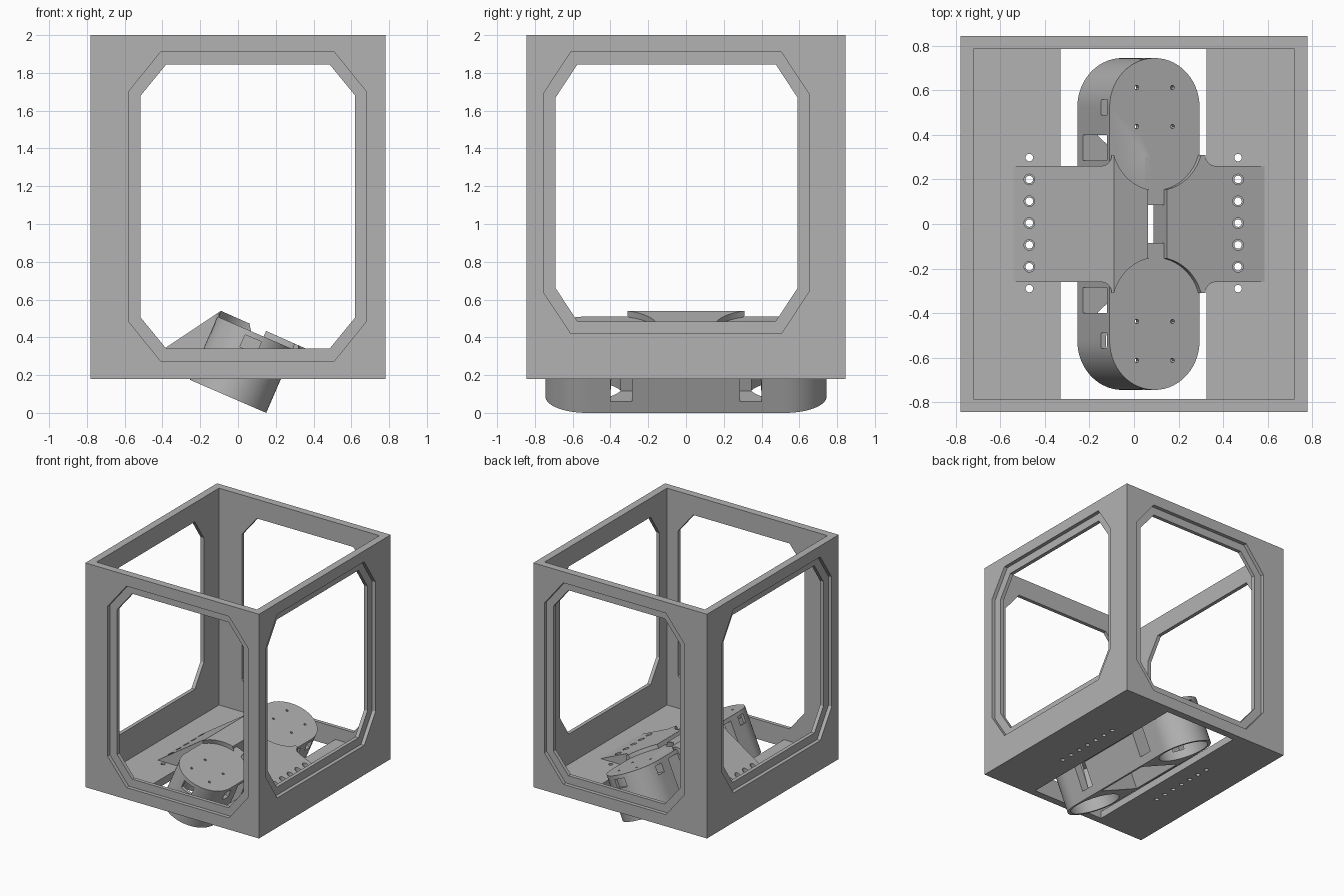
import bpy, bmesh, math
from mathutils import Matrix

if "Cube" in bpy.data.objects:
    bpy.data.objects.remove(bpy.data.objects["Cube"], do_unlink=True)

grey = bpy.data.materials.new("plain grey")
grey.use_nodes = True
grey.diffuse_color = (0.45, 0.45, 0.45, 1)
grey.node_tree.nodes["Principled BSDF"].inputs["Base Color"].default_value = grey.diffuse_color

# How a flat outline (a, b) swept to h is laid out for each sweep axis
LAYOUT = {"X": lambda a, b, h: (h, a, b),
          "Y": lambda a, b, h: (a, h, b),
          "Z": lambda a, b, h: (a, b, h)}


def prism(name, outline, axis, lo, hi, matrix=Matrix()):
    """Sweep a flat outline along an axis."""
    bm = bmesh.new()
    rings = [[bm.verts.new(matrix @ bm_vec(axis, a, b, h)) for a, b in outline] for h in (lo, hi)]
    bm.faces.new(rings[0])
    bm.faces.new(rings[1])
    n = len(outline)
    for i in range(n):
        j = (i + 1) % n
        bm.faces.new((rings[0][i], rings[0][j], rings[1][j], rings[1][i]))
    bmesh.ops.recalc_face_normals(bm, faces=bm.faces)
    mesh = bpy.data.meshes.new(name)
    bm.to_mesh(mesh)
    bm.free()
    mesh.materials.append(grey)
    obj = bpy.data.objects.new(name, mesh)
    bpy.context.collection.objects.link(obj)
    return obj


def bm_vec(axis, a, b, h):
    from mathutils import Vector
    return Vector(LAYOUT[axis](a, b, h))


def rect(a0, a1, b0, b1):
    return [(a0, b0), (a1, b0), (a1, b1), (a0, b1)]


def octagon(a0, a1, b0, b1, ca, cb):
    """Rectangle with clipped corners."""
    return [(a0 + ca, b0), (a1 - ca, b0), (a1, b0 + cb), (a1, b1 - cb),
            (a1 - ca, b1), (a0 + ca, b1), (a0, b1 - cb), (a0, b0 + cb)]


def arc(x, y, r, start, end, steps):
    angles = [math.radians(start + (end - start) * i / steps) for i in range(steps + 1)]
    return [(x + r * math.cos(t), y + r * math.sin(t)) for t in angles]


def circle(x, y, r, steps=24):
    return arc(x, y, r, 0, 360, steps)[:-1]


def stadium(y0, y1, r):
    """Slot outline running along y, with round ends."""
    return arc(0, y1 - r, r, 0, 180, 28) + arc(0, y0 + r, r, 180, 360, 28)


def combine(target, tool, operation="DIFFERENCE"):
    mod = target.modifiers.new("combine", "BOOLEAN")
    mod.operation = operation
    mod.solver = "EXACT"
    mod.object = tool
    bpy.context.view_layer.objects.active = target
    bpy.ops.object.modifier_apply(modifier=mod.name)
    bpy.data.objects.remove(tool, do_unlink=True)


# Box shell: open top, split floor
W, D, BASE, TOP, T = 0.78, 0.845, 0.18, 2.0, 0.06
frame = prism("box_frame", rect(-W, W, -D, D), "Z", BASE, TOP)
combine(frame, prism("cut", rect(T - W, W - T, T - D, D - T), "Z", BASE + T, TOP + 0.1))
combine(frame, prism("cut", rect(-0.33, 0.325, T - D, D - T), "Z", 0, 0.5))

# Clipped-corner windows, each with a shallow outer rebate
combine(frame, prism("cut", octagon(-0.515, 0.62, 0.34, 1.845, 0.135, 0.165), "Y", -1, 1))
combine(frame, prism("cut", octagon(-0.69, 0.59, 0.485, 1.845, 0.115, 0.175), "X", -1, 1))
for s in (-1, 1):
    combine(frame, prism("cut", octagon(-0.58, 0.68, 0.275, 1.91, 0.17, 0.21), "Y", s * (D - 0.03), s))
    combine(frame, prism("cut", octagon(-0.755, 0.65, 0.42, 1.91, 0.145, 0.22), "X", s * (W - 0.03), s))

# Tilted holder: local x across, local z out of the pod tops
TILT = Matrix.Translation((0.0925, 0, 0.4225)) @ Matrix.Rotation(math.radians(23.4), 4, "Y")
R, DEEP, SKIN = 0.22, 0.365, 0.03
holder = prism("twin_pod_holder", stadium(-0.745, 0.745, R), "Z", -DEEP, 0, TILT)

# Wedge saddle that rests on the floor, with filleted shoulders
wedge = prism("wedge", [(-0.54, 0.24), (0.585, 0.24), (-0.09, 0.54)], "Y", -0.31, 0.31)
side = [(0.7, 0.26)] + arc(0.37, 0.31, 0.05, 270, 180, 6) + arc(-0.15, 0.31, 0.05, 360, 270, 6) + [(-0.7, 0.26)]
plan = side + [(x, -y) for x, y in reversed(side)]
combine(wedge, prism("plan", plan, "Z", 0, 1), "INTERSECT")
for lo, hi in ((0.15, 0.745), (-0.745, -0.15)):
    combine(wedge, prism("cut", stadium(lo, hi, R + 0.003), "Z", -0.001, 0.3, TILT))
combine(holder, wedge, "UNION")

# Cable channel on top, end-to-end cable passage, centre slot and hollow underside
CH = 0.047
combine(holder, prism("cut", rect(-CH, CH, -0.3, 0.3), "Z", 0, 0.2, TILT))
combine(holder, prism("cut", rect(-CH, CH, -0.1, -SKIN), "Y", -1, 1, TILT))
combine(holder, prism("cut", rect(-0.19, 0.19, -0.24, 0.24), "Z", -0.5, -0.12, TILT))
combine(holder, prism("cut", rect(-CH, CH, -0.085, 0.085), "Z", -0.2, 0.2, TILT))

# Each pod: round bore, screw holes, side openings and small side ports
for s in (-1, 1):
    yc = s * 0.525
    combine(holder, prism("cut", circle(0, yc, 0.195, 56), "Z", -0.5, -SKIN, TILT))
    combine(holder, prism("cut", rect(*sorted((s * 0.49, s * 0.56)), -0.1, -SKIN), "X", -0.4, 0.4, TILT))
    for e in (-1, 1):
        opening = rect(*sorted((s * 0.285, s * 0.4)), 0.065 - DEEP, -SKIN)
        combine(holder, prism("cut", opening, "X", e * 0.08, e * 0.23, TILT))
        for f in (-1, 1):
            combine(holder, prism("cut", circle(e * 0.0875, yc + f * 0.0875, 0.01, 12), "Z", -0.1, 0.1, TILT))

# Mounting hole rows, wider through the saddle than through the floor
for x in (-0.47, 0.467):
    for i in range(-3, 4):
        y = 0.004 + i * 0.098
        combine(frame, prism("cut", circle(x, y, 0.017, 16), "Z", 0, 0.3))
        if abs(i) < 3:
            combine(holder, prism("cut", circle(x, y, 0.024, 16), "Z", 0, 0.6))

# Smooth the rounded pods and keep hard edges crisp
bpy.ops.object.select_all(action="DESELECT")
holder.select_set(True)
bpy.context.view_layer.objects.active = holder
bpy.ops.object.shade_smooth_by_angle(angle=math.radians(30))
